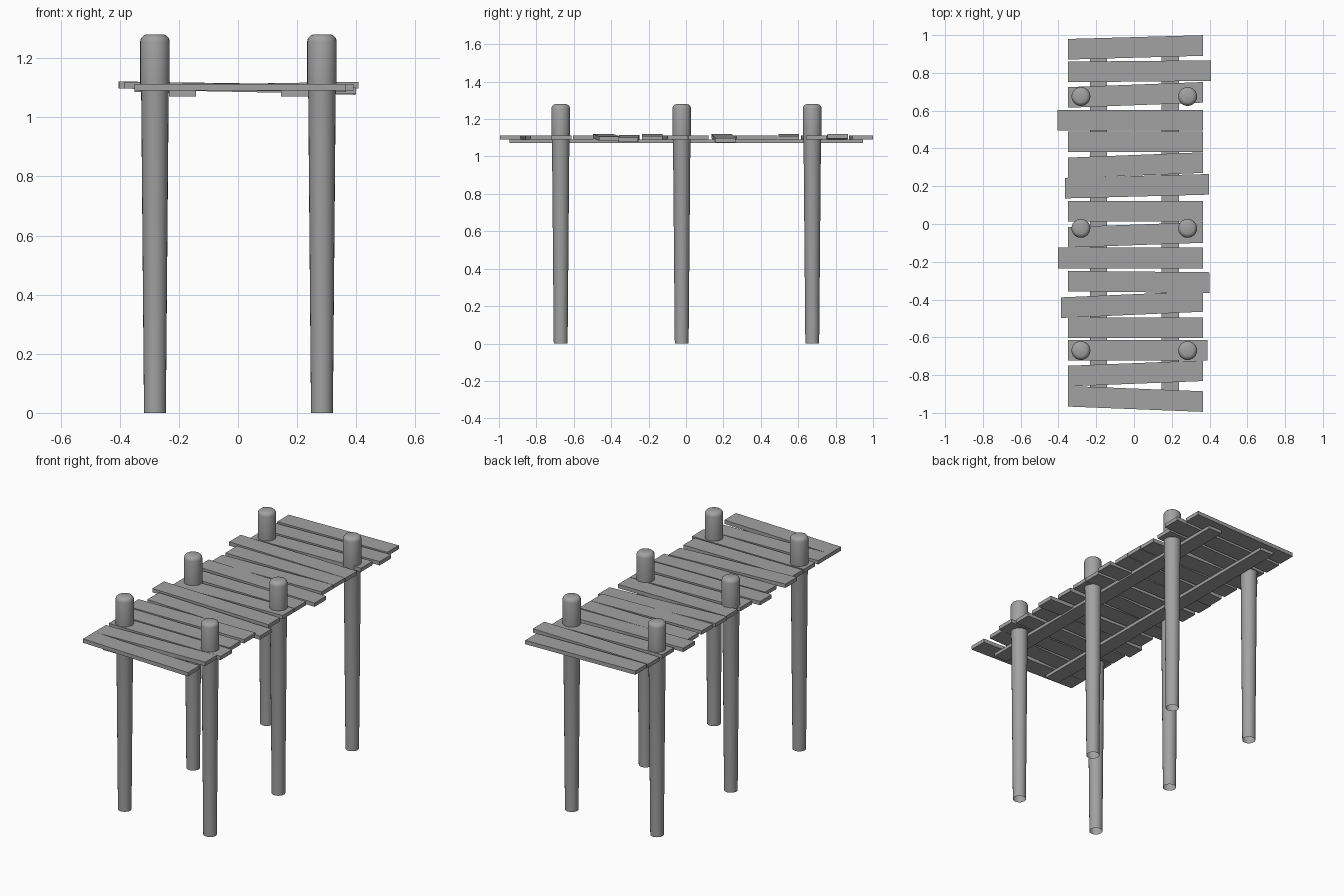
import bpy, bmesh, math
from mathutils import Vector

cube = bpy.data.objects.get("Cube")
if cube:
    bpy.data.objects.remove(cube)

wood = bpy.data.materials.new("weathered_grey")
wood.use_nodes = True
GREY = (0.36, 0.36, 0.36, 1)
wood.diffuse_color = GREY
wood.node_tree.nodes["Principled BSDF"].inputs["Base Color"].default_value = GREY


def make_object(name, bm):
    bmesh.ops.recalc_face_normals(bm, faces=bm.faces)
    mesh = bpy.data.meshes.new(name)
    bm.to_mesh(mesh)
    bm.free()
    mesh.materials.append(wood)
    obj = bpy.data.objects.new(name, mesh)
    bpy.context.collection.objects.link(obj)
    return obj


def board(name, left, right, width, thick):
    """Box running between two top-centre end points."""
    bm = bmesh.new()
    bmesh.ops.create_cube(bm, size=1)
    left, right = Vector(left), Vector(right)
    for v in bm.verts:
        end = right if v.co.x > 0 else left
        v.co = end + Vector((0, v.co.y * width, (v.co.z - 0.5) * thick))
    return make_object(name, bm)


def post(name, x, y, sides=24):
    """Tapered round pile, rounded on top and open at the foot."""
    profile = [(0.037, 0), (0.0465, 1.08), (0.05, 1.1), (0.05, 1.257),
               (0.047, 1.268), (0.039, 1.276), (0.03, 1.28)]
    bm = bmesh.new()
    rings = []
    for r, z in profile:
        rings.append([bm.verts.new((x + r * math.cos(math.tau * i / sides),
                                    y + r * math.sin(math.tau * i / sides), z))
                      for i in range(sides)])
    for a, b in zip(rings, rings[1:]):
        for i in range(sides):
            j = (i + 1) % sides
            bm.faces.new((a[i], a[j], b[j], b[i]))
    bm.faces.new(rings[-1])
    obj = make_object(name, bm)
    bpy.ops.object.select_all(action='DESELECT')
    obj.select_set(True)
    bpy.context.view_layer.objects.active = obj
    bpy.ops.object.shade_smooth_by_angle(angle=math.radians(40))


# Piles in three pairs
for row, y in (("front", -0.67), ("middle", -0.023), ("back", 0.675)):
    for side, x in (("right", -0.281), ("left", 0.284)):
        post(f"{row}_{side}_post", x, y)

# Long beams under the deck
for side, x in (("right", -0.188), ("left", 0.192)):
    beam = board(f"{side}_beam", (x - 0.046, 0, 1.091), (x + 0.046, 0, 1.091), 1.89, 0.02)

# Deck planks: centre y at each end, x at each end, top height at each end
L, R, H = -0.35, 0.365, 1.113
planks = [
    (0.925, 0.945, L, R, H, H),
    (0.805, 0.812, L, 0.408, 1.108, 1.12),
    (0.67, 0.697, L, R, H, H),
    (0.55, 0.55, -0.405, R, 1.121, 1.11),
    (0.435, 0.435, L, R, H, H),
    (0.297, 0.325, L, R, H, H),
    (0.19, 0.21, -0.365, 0.398, 1.121, 1.099),
    (0.067, 0.067, L, R, H, H),
    (-0.07, -0.045, L, R, H, H),
    (-0.18, -0.18, -0.403, R, 1.121, 1.11),
    (-0.303, -0.31, L, 0.4, 1.116, 1.101),
    (-0.443, -0.41, -0.386, R, 1.12, 1.108),
    (-0.55, -0.55, L, R, H, H),
    (-0.668, -0.668, L, 0.39, H, H),
    (-0.805, -0.777, L, R, H, H),
    (-0.912, -0.94, L, R, H, H),
]
for n, (yl, yr, xl, xr, zl, zr) in enumerate(planks, 1):
    board(f"plank_{n}", (xl, yl, zl), (xr, yr, zr), 0.109, 0.023)
